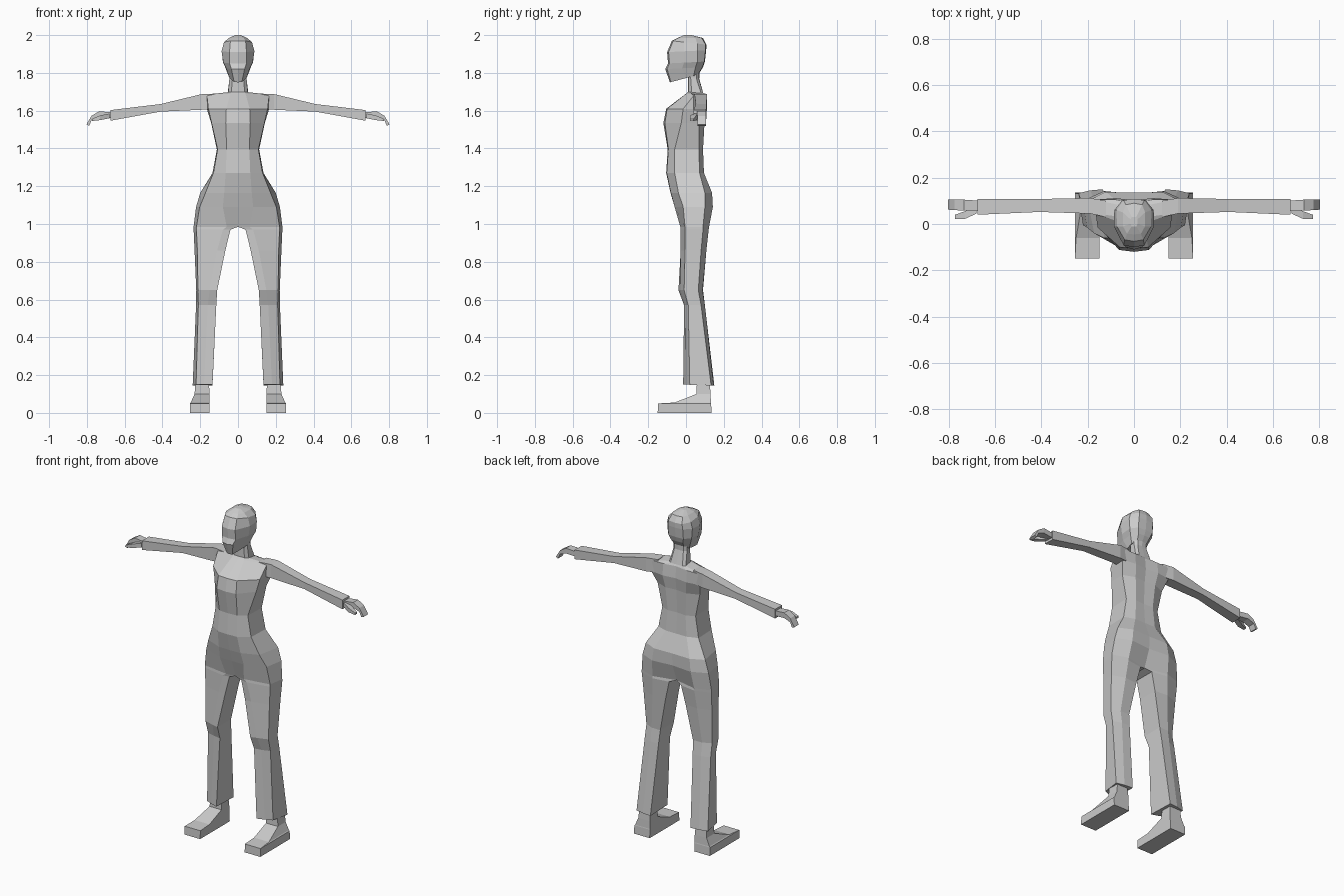
import bpy, bmesh


def loft(name, rings):
    """Skin a row of equal rings, cap the ends and mirror across x = 0."""
    bm = bmesh.new()
    rows = [[bm.verts.new(p) for p in r] for r in rings]
    n = len(rows[0])
    for a, b in zip(rows, rows[1:]):
        for i in range(n):
            j = (i + 1) % n
            quad = [a[i], a[j], b[j], b[i]]
            if any(v.co.x > 1e-5 for v in quad):  # leave the mirror plane open
                bm.faces.new(quad)
    for r in (rows[0], rows[-1]):
        bm.faces.new(r)
    bmesh.ops.recalc_face_normals(bm, faces=bm.faces)
    mesh = bpy.data.meshes.new(name)
    bm.to_mesh(mesh)
    bm.free()
    ob = bpy.data.objects.new(name, mesh)
    bpy.context.collection.objects.link(ob)
    mod = ob.modifiers.new("Mirror", "MIRROR")
    mod.use_clip = True
    return ob


def section(zf, zb, *xy):
    """Horizontal half outline, front to back, tilted from height zf to zb."""
    y0, y1 = xy[0][1], xy[-1][1]
    return [(x, y, zf + (zb - zf) * (y - y0) / (y1 - y0)) for x, y in xy]


def limb(x, zt, zb, yf, yb):
    """Rectangle across an arm that runs along x."""
    return [(x, yf, zb), (x, yf, zt), (x, yb, zt), (x, yb, zb)]


# Head, chin to crown
loft("head", [
    section(1.75, 1.79, (0, -.085), (.02, -.08), (.045, 0), (.05, .04), (.03, .062), (0, .065)),
    section(1.82, 1.83, (0, -.11), (.035, -.1), (.062, -.02), (.067, .05), (.04, .087), (0, .09)),
    section(1.85, 1.86, (0, -.095), (.045, -.088), (.078, -.01), (.08, .06), (.05, .097), (0, .1)),
    section(1.91, 1.92, (0, -.1), (.045, -.092), (.087, -.01), (.085, .06), (.05, .103), (0, .107)),
    section(1.97, 1.95, (0, -.075), (.04, -.068), (.074, -.01), (.075, .06), (.045, .103), (0, .108)),
    section(1.985, 1.985, (0, -.045), (.03, -.042), (.048, -.01), (.048, .05), (.035, .083), (0, .09)),
    section(2.0, 2.0, (0, -.01), (.01, -.01), (.015, 0), (.015, .02), (.01, .03), (0, .03)),
])

# Neck, shoulders and trunk, top to waist
loft("torso", [
    section(1.81, 1.81, (0, .01), (.03, .012), (.045, .025), (.045, .055), (.03, .068), (0, .072)),
    section(1.77, 1.77, (0, .01), (.03, .012), (.045, .025), (.045, .055), (.03, .068), (0, .07)),
    section(1.70, 1.69, (0, .01), (.035, .012), (.052, .03), (.055, .08), (.04, .092), (0, .092)),
    section(1.69, 1.68, (0, 0), (.04, 0), (.165, .045), (.17, .105), (.08, .105), (0, .095)),
    section(1.61, 1.61, (0, -.105), (.062, -.1), (.157, -.015), (.165, .1), (.08, .112), (0, .102)),
    section(1.535, 1.535, (0, -.12), (.065, -.112), (.14, -.025), (.142, .07), (.07, .098), (0, .092)),
    section(1.395, 1.395, (0, -.097), (.06, -.093), (.108, -.06), (.112, .068), (.06, .09), (0, .085)),
    section(1.27, 1.27, (0, -.105), (.065, -.102), (.13, -.06), (.135, .072), (.07, .095), (0, .095)),
])

# Hips and flared trouser legs, waist to hem
loft("trousers", [
    section(1.27, 1.27, (0, -.105), (.065, -.102), (.13, -.06), (.135, .072), (.07, .095), (0, .095)),
    section(1.165, 1.165, (0, -.082), (.073, -.08), (.172, -.04), (.2, .1), (.12, .138), (0, .135)),
    section(1.09, 1.09, (0, -.06), (.08, -.06), (.203, -.015), (.222, .1), (.13, .142), (0, .13)),
    section(.985, .985, (0, -.025), (.06, -.03), (.22, -.005), (.235, .09), (.14, .122), (0, .09)),
    section(.97, .97, (.04, -.025), (.08, -.03), (.22, -.005), (.235, .09), (.14, .12), (.04, .105)),
    section(.86, .86, (.067, -.028), (.11, -.03), (.215, -.005), (.23, .08), (.15, .108), (.067, .1)),
    section(.65, .65, (.11, -.04), (.15, -.03), (.212, -.01), (.221, .065), (.17, .088), (.11, .09)),
    section(.57, .57, (.115, -.01), (.16, -.003), (.21, .012), (.222, .08), (.17, .1), (.115, .1)),
    section(.15, .145, (.135, -.015), (.18, 0), (.222, .02), (.24, .133), (.19, .145), (.135, .15)),
])

# Sleeved arms
loft("arm", [
    limb(.12, 1.69, 1.61, .03, .1),
    limb(.19, 1.688, 1.605, .045, .112),
    limb(.41, 1.635, 1.595, .052, .108),
    limb(.675, 1.603, 1.547, .04, .107),
])

# Curled hands and thumbs
loft("hand", [
    limb(.66, 1.59, 1.56, .055, .1),
    limb(.735, 1.597, 1.565, .058, .105),
    limb(.775, 1.573, 1.55, .06, .105),
    [(.788, .062, 1.52), (.803, .062, 1.527), (.803, .105, 1.527), (.788, .105, 1.52)],
])
loft("thumb", [
    limb(.68, 1.585, 1.56, .045, .075),
    limb(.73, 1.575, 1.55, .022, .055),
    limb(.772, 1.557, 1.545, .022, .04),
])

# Shoes with ankles: z, inner x, outer x, front y, back y
shoe = [(0, .15, .255, -.15, .135), (.05, .15, .255, -.148, .133),
        (.055, .15, .25, -.06, .132), (.1, .15, .23, .055, .13), (.17, .155, .225, .058, .125)]
loft("shoe", [[(xi, yf, z), (xo, yf, z), (xo, yb, z), (xi, yb, z)]
              for z, xi, xo, yf, yb in shoe])
